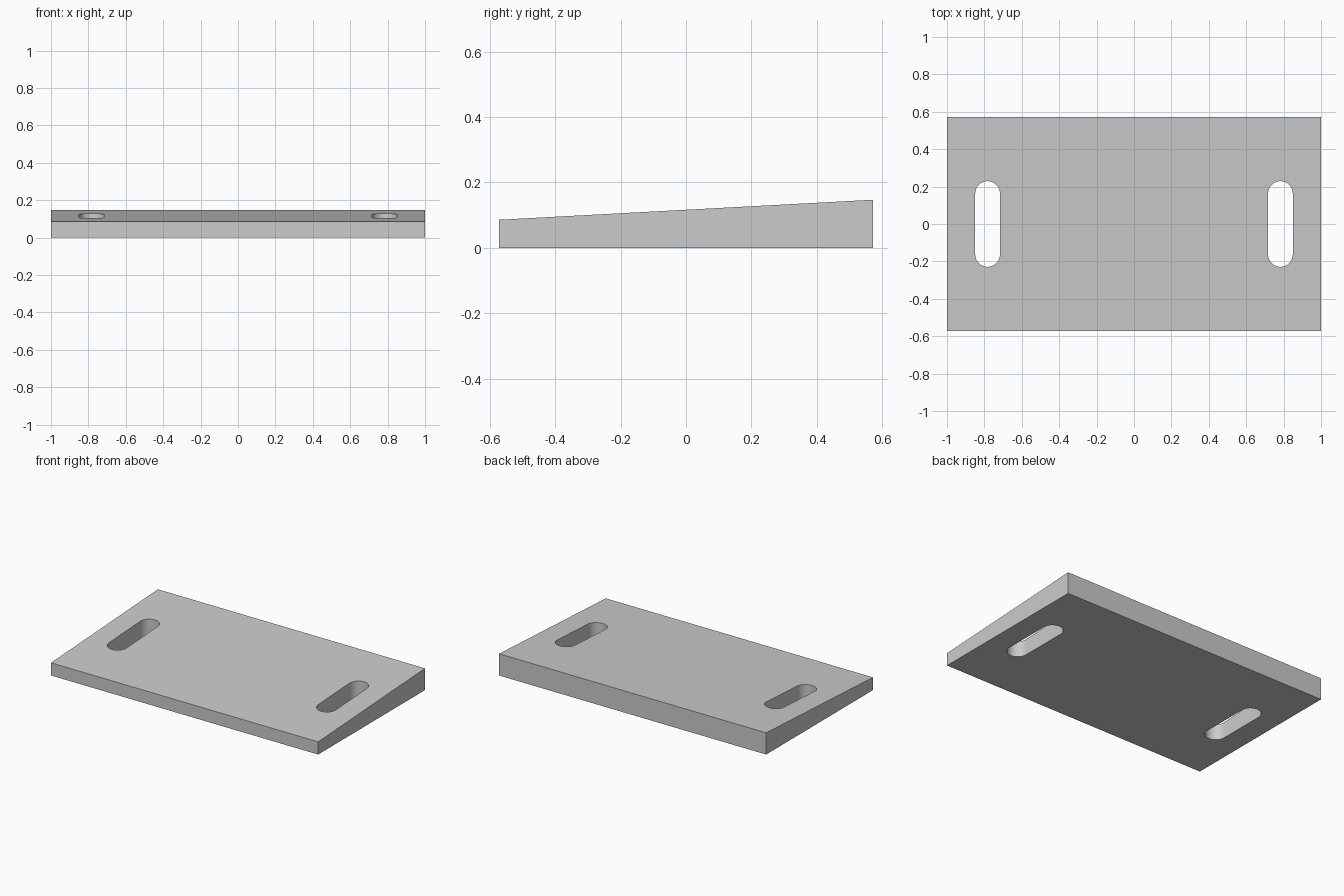
import bpy
import bmesh
from math import cos, sin, pi, radians

cube = bpy.data.objects.get("Cube")
if cube:
    bpy.data.objects.remove(cube, do_unlink=True)

HALF_X, HALF_Y = 1.0, 0.571
FRONT_H, BACK_H = 0.086, 0.147
SLOT_X, SLOT_R, SLOT_HALF = 0.783, 0.066, 0.229
ARC_STEPS = 24

grey = bpy.data.materials.new("light_grey")
grey.use_nodes = True
colour = (0.6, 0.6, 0.6, 1)
grey.diffuse_color = colour
grey.node_tree.nodes["Principled BSDF"].inputs["Base Color"].default_value = colour


def prism(name, outline, offset):
    """Extrude a closed outline along the offset vector."""
    bm = bmesh.new()
    face = bm.faces.new([bm.verts.new(p) for p in outline])
    result = bmesh.ops.extrude_face_region(bm, geom=[face], use_keep_orig=True)
    moved = [v for v in result["geom"] if isinstance(v, bmesh.types.BMVert)]
    bmesh.ops.translate(bm, verts=moved, vec=offset)
    bmesh.ops.recalc_face_normals(bm, faces=bm.faces)
    mesh = bpy.data.meshes.new(name)
    bm.to_mesh(mesh)
    bm.free()
    mesh.materials.append(grey)
    obj = bpy.data.objects.new(name, mesh)
    bpy.context.collection.objects.link(obj)
    return obj


# Wedge-shaped plate, thicker at the back
side = [(-HALF_Y, 0), (HALF_Y, 0), (HALF_Y, BACK_H), (-HALF_Y, FRONT_H)]
plate = prism("wedge_plate", [(-HALF_X, y, z) for y, z in side], (2 * HALF_X, 0, 0))
bpy.context.view_layer.objects.active = plate
plate.select_set(True)

# Round-ended slots cut right through, one on each side
straight = SLOT_HALF - SLOT_R
for sign, label in ((-1, "right"), (1, "left")):
    outline = []
    for start, y in ((0, straight), (pi, -straight)):
        for i in range(ARC_STEPS + 1):
            a = start + pi * i / ARC_STEPS
            outline.append((sign * SLOT_X + SLOT_R * cos(a), y + SLOT_R * sin(a), -0.1))
    cutter = prism(label + "_slot_cutter", outline, (0, 0, 0.4))
    cutter.hide_render = True
    cut = plate.modifiers.new(label + "_slot", "BOOLEAN")
    cut.operation = "DIFFERENCE"
    cut.solver = "EXACT"
    cut.object = cutter
    bpy.ops.object.modifier_apply(modifier=cut.name)
    bpy.data.objects.remove(cutter, do_unlink=True)

# Smooth slot ends, crisp edges elsewhere
bpy.ops.object.select_all(action="DESELECT")
plate.select_set(True)
bpy.ops.object.shade_smooth_by_angle(angle=radians(30))
